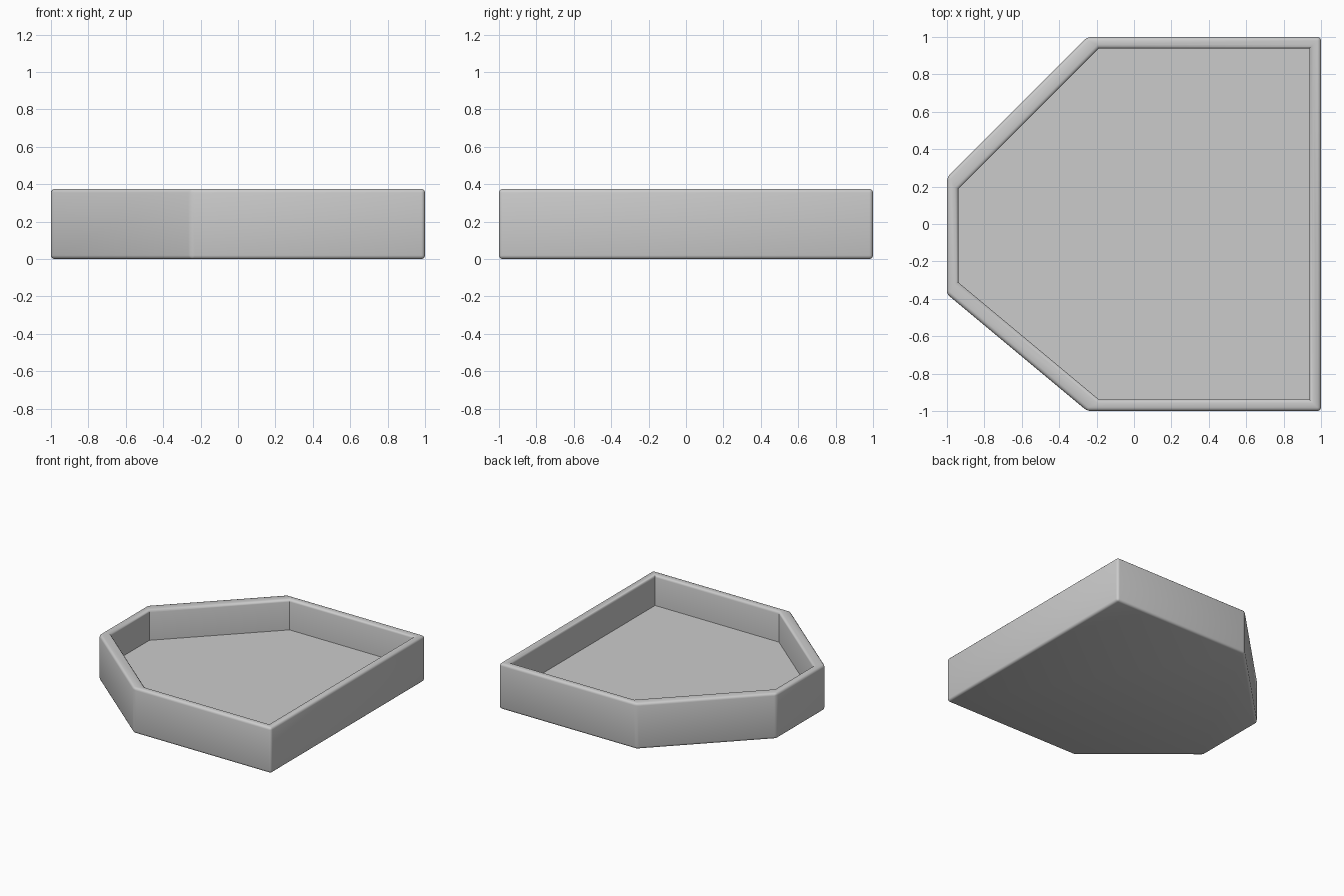
import bpy
import bmesh

cube = bpy.data.objects.get("Cube")
if cube:
    bpy.data.objects.remove(cube, do_unlink=True)

HEIGHT, FLOOR = 0.375, 0.125
OUTER = [(1, -1), (1, 1), (-0.25, 1), (-1, 0.25), (-1, -0.375), (-0.25, -1)]
INNER = [(0.938, -0.938), (0.938, 0.938), (-0.188, 0.938),
         (-0.938, 0.188), (-0.938, -0.313), (-0.188, -0.938)]

# Plain grey material
grey = bpy.data.materials.new("grey")
grey.use_nodes = True
colour = (0.6, 0.6, 0.6, 1)
grey.diffuse_color = colour
grey.node_tree.nodes["Principled BSDF"].inputs["Base Color"].default_value = colour

# Tray: rings run from the underside, up the outside, over the rim, down to the floor
bm = bmesh.new()
rings = [[bm.verts.new((x, y, z)) for x, y in outline]
         for outline, z in ((OUTER, 0), (OUTER, HEIGHT), (INNER, HEIGHT), (INNER, FLOOR))]
for low, high in zip(rings, rings[1:]):
    for i in range(len(low)):
        j = (i + 1) % len(low)
        bm.faces.new((low[i], low[j], high[j], high[i]))
bm.faces.new(rings[0][::-1])
bm.faces.new(rings[-1])
bmesh.ops.recalc_face_normals(bm, faces=bm.faces)

# Round the convex edges; the inside corners stay crisp
convex = [e for e in bm.edges if e.calc_face_angle_signed() > 0.1]
bmesh.ops.bevel(bm, geom=convex, offset=0.02, offset_type='OFFSET', segments=3,
                profile=0.5, affect='EDGES', clamp_overlap=True)

mesh = bpy.data.meshes.new("tray")
bm.to_mesh(mesh)
bm.free()
mesh.materials.append(grey)
tray = bpy.data.objects.new("tray", mesh)
bpy.context.collection.objects.link(tray)

bpy.ops.object.select_all(action='DESELECT')
tray.select_set(True)
bpy.context.view_layer.objects.active = tray
bpy.ops.object.shade_smooth_by_angle(angle=0.6)
